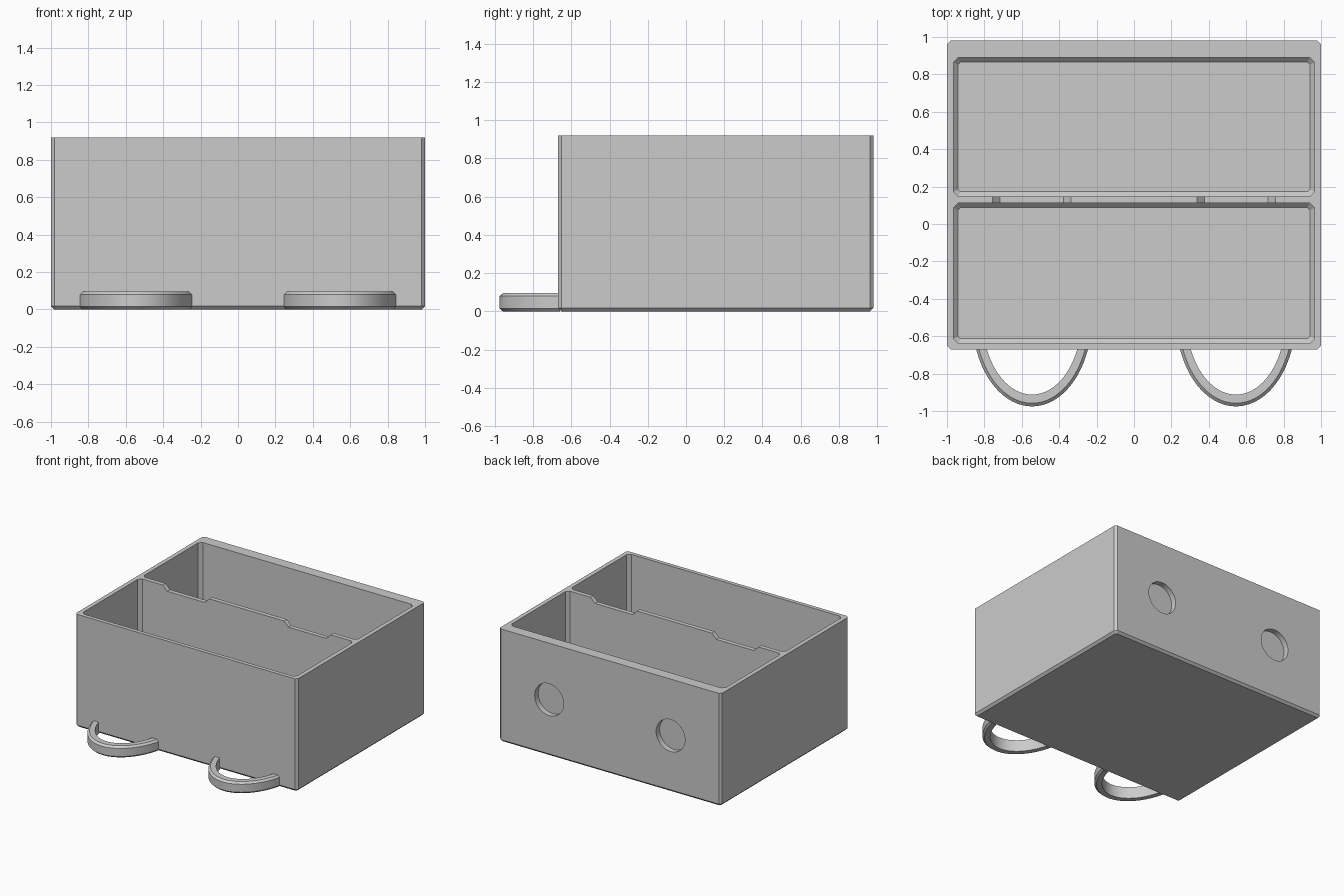
import bpy, bmesh
from math import pi, asin, sin, cos

if "Cube" in bpy.data.objects:
    bpy.data.objects.remove(bpy.data.objects["Cube"])

grey = bpy.data.materials.new("light grey")
grey.use_nodes = True
grey.diffuse_color = (0.6, 0.6, 0.6, 1)
grey.node_tree.nodes["Principled BSDF"].inputs["Base Color"].default_value = (0.6, 0.6, 0.6, 1)


def loft(name, rings):
    """Join rings of points into a closed, capped solid."""
    bm = bmesh.new()
    rows = [[bm.verts.new(p) for p in r] for r in rings]
    n = len(rows[0])
    for a, b in zip(rows, rows[1:]):
        for i in range(n):
            j = (i + 1) % n
            bm.faces.new((a[i], a[j], b[j], b[i]))
    bm.faces.new(rows[0][::-1])
    bm.faces.new(rows[-1])
    bmesh.ops.recalc_face_normals(bm, faces=bm.faces)
    mesh = bpy.data.meshes.new(name)
    bm.to_mesh(mesh)
    bm.free()
    mesh.materials.append(grey)
    obj = bpy.data.objects.new(name, mesh)
    bpy.context.collection.objects.link(obj)
    return obj


def octagon(x, y0, y1, c, z):
    """Rectangle with clipped corners at height z."""
    return [(-x + c, y0, z), (x - c, y0, z), (x, y0 + c, z), (x, y1 - c, z),
            (x - c, y1, z), (-x + c, y1, z), (-x, y1 - c, z), (-x, y0 + c, z)]


def tub(name, x, y0, y1, c, z0, z1):
    """Box with chamfered bottom and upright edges."""
    return loft(name, [octagon(x - c, y0 + c, y1 - c, c / 2, z0),
                       octagon(x, y0, y1, c, z0 + c), octagon(x, y0, y1, c, z1)])


H = 0.92
body = tub("box_body", 1, -0.67, 0.98, 0.018, 0, H)

# Two compartments, divider notches and round recesses in the back
cutters = [tub("front_cavity", 0.965, -0.638, 0.112, 0.025, 0.04, H + 0.1),
           tub("back_cavity", 0.965, 0.148, 0.89, 0.025, 0.04, H + 0.1)]
for s in (-1, 1):
    cx = s * 0.547
    outline = [(-0.17, H - 0.04), (0.17, H - 0.04), (0.21, H), (0.21, H + 0.05),
               (-0.21, H + 0.05), (-0.21, H)]
    cutters.append(loft("divider_notch", [[(cx + x, y, z) for x, z in outline]
                                          for y in (0.08, 0.18)]))
    circle = [(cx + 0.13 * cos(i * pi / 24), 0.46 + 0.13 * sin(i * pi / 24)) for i in range(48)]
    cutters.append(loft("back_recess", [[(x, y, z) for x, z in circle] for y in (0.935, 1.05)]))

bpy.context.view_layer.objects.active = body
for cutter in cutters:
    mod = body.modifiers.new("cut", "BOOLEAN")
    mod.operation = "DIFFERENCE"
    mod.solver = "EXACT"
    mod.object = cutter
    bpy.ops.object.modifier_apply(modifier=mod.name)
    bpy.data.objects.remove(cutter)

# Front loops: a chamfered strip swept along part of an ellipse
strip = [(0, 0), (0.73, 0), (1, 0.015), (1, 0.08), (0.73, 0.095), (0, 0.095)]
STEPS = 40
for s, side in ((-1, "right"), (1, "left")):
    rings = []
    for i in range(STEPS + 1):
        ring = []
        for k, z in strip:
            a, b = 0.265 + 0.055 * k, 0.412 + 0.063 * k
            start = asin(0.16 / b)
            t = start + (pi - 2 * start) * i / STEPS
            ring.append((s * 0.545 + a * cos(t), -0.5 - b * sin(t), z))
        rings.append(ring)
    loop = loft(side + "_loop", rings)
    bpy.ops.object.select_all(action="DESELECT")
    loop.select_set(True)
    bpy.context.view_layer.objects.active = loop
    bpy.ops.object.shade_smooth_by_angle(angle=0.5)
